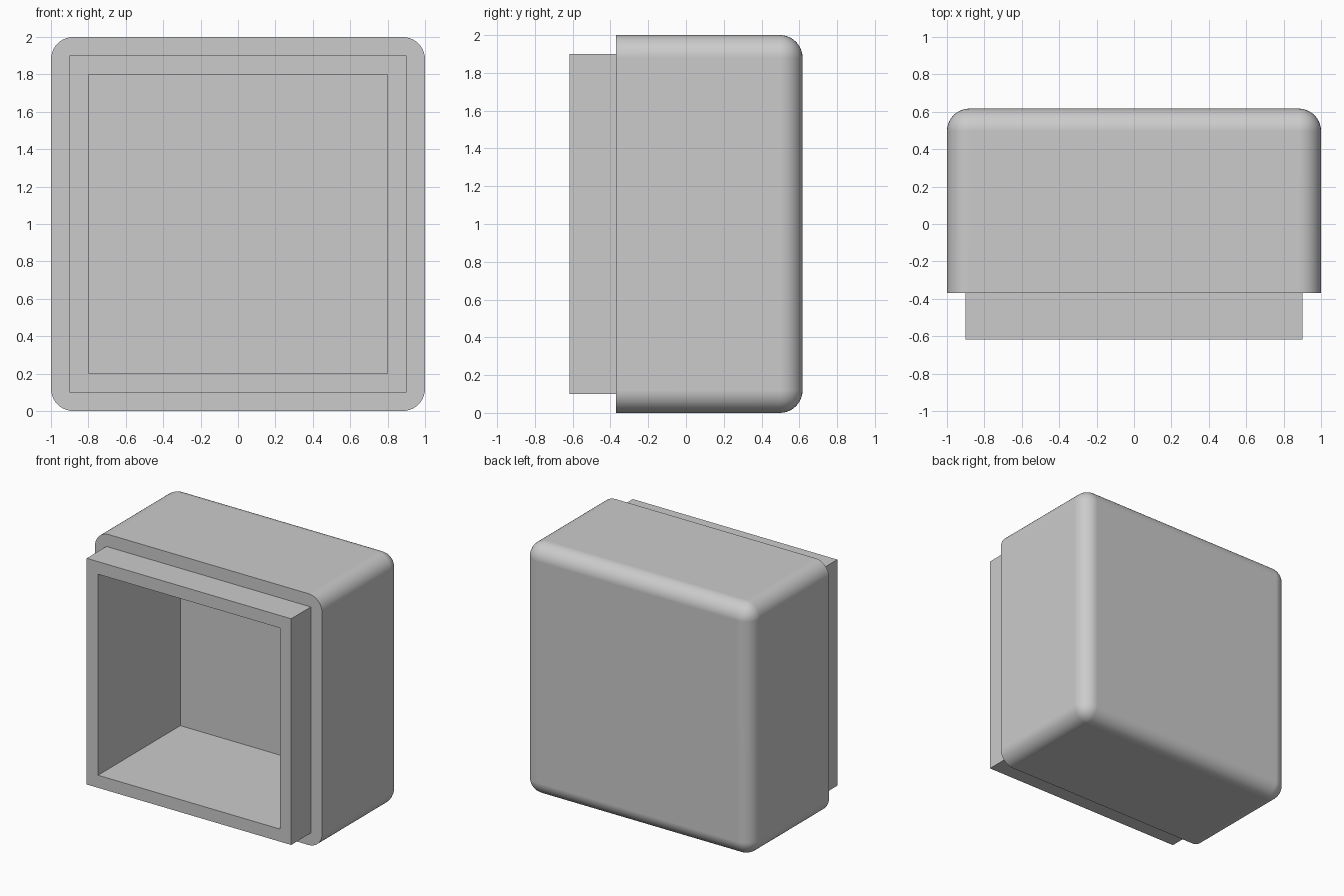
import bpy, bmesh, math
from mathutils import Matrix, Vector

cube = bpy.data.objects.get("Cube")
if cube:
    bpy.data.objects.remove(cube, do_unlink=True)

FRONT, STEP, BACK = -0.617, -0.37, 0.617
WALL, RADIUS = 0.2, 0.12

# Single grey plastic colour
grey = bpy.data.materials.new("light_grey")
grey.use_nodes = True
colour = (0.6, 0.6, 0.6, 1)
grey.diffuse_color = colour
grey.node_tree.nodes["Principled BSDF"].inputs["Base Color"].default_value = colour


def box(name, half, y0, y1, radius=0):
    """Square box centred on z = 1; a radius rounds all edges but the front ones."""
    bm = bmesh.new()
    place = Matrix.Translation((0, (y0 + y1) / 2, 1)) @ Matrix.Diagonal((2 * half, y1 - y0, 2 * half, 1))
    bmesh.ops.create_cube(bm, size=1, matrix=place)
    if radius:
        edges = [e for e in bm.edges if max(v.co.y for v in e.verts) > y0 + 0.01]
        bmesh.ops.bevel(bm, geom=edges, offset=radius, segments=10, profile=0.5, affect='EDGES')
    mesh = bpy.data.meshes.new(name)
    bm.to_mesh(mesh)
    bm.free()
    mesh.materials.append(grey)
    obj = bpy.data.objects.new(name, mesh)
    bpy.context.collection.objects.link(obj)
    return obj


def combine(target, other, operation):
    """Apply a boolean and drop the helper object."""
    mod = target.modifiers.new(operation.lower(), 'BOOLEAN')
    mod.object, mod.operation, mod.solver = other, operation, 'EXACT'
    bpy.context.view_layer.objects.active = target
    bpy.ops.object.modifier_apply(modifier=mod.name)
    bpy.data.objects.remove(other, do_unlink=True)


# Rounded housing with a square lip at the front, hollowed from the front
housing = box("housing", 1.0, STEP, BACK, RADIUS)
combine(housing, box("lip", 0.9, FRONT, STEP + 0.1), 'UNION')
combine(housing, box("cavity", 0.8, FRONT - 0.1, BACK - WALL), 'DIFFERENCE')

# Smooth rounded edges, crisp lip, flat broad faces
bpy.ops.object.select_all(action='DESELECT')
housing.select_set(True)
bpy.context.view_layer.objects.active = housing
bpy.ops.object.shade_smooth_by_angle(angle=math.radians(30))
weighted = housing.modifiers.new("flat_faces", 'WEIGHTED_NORMAL')
weighted.keep_sharp = True
